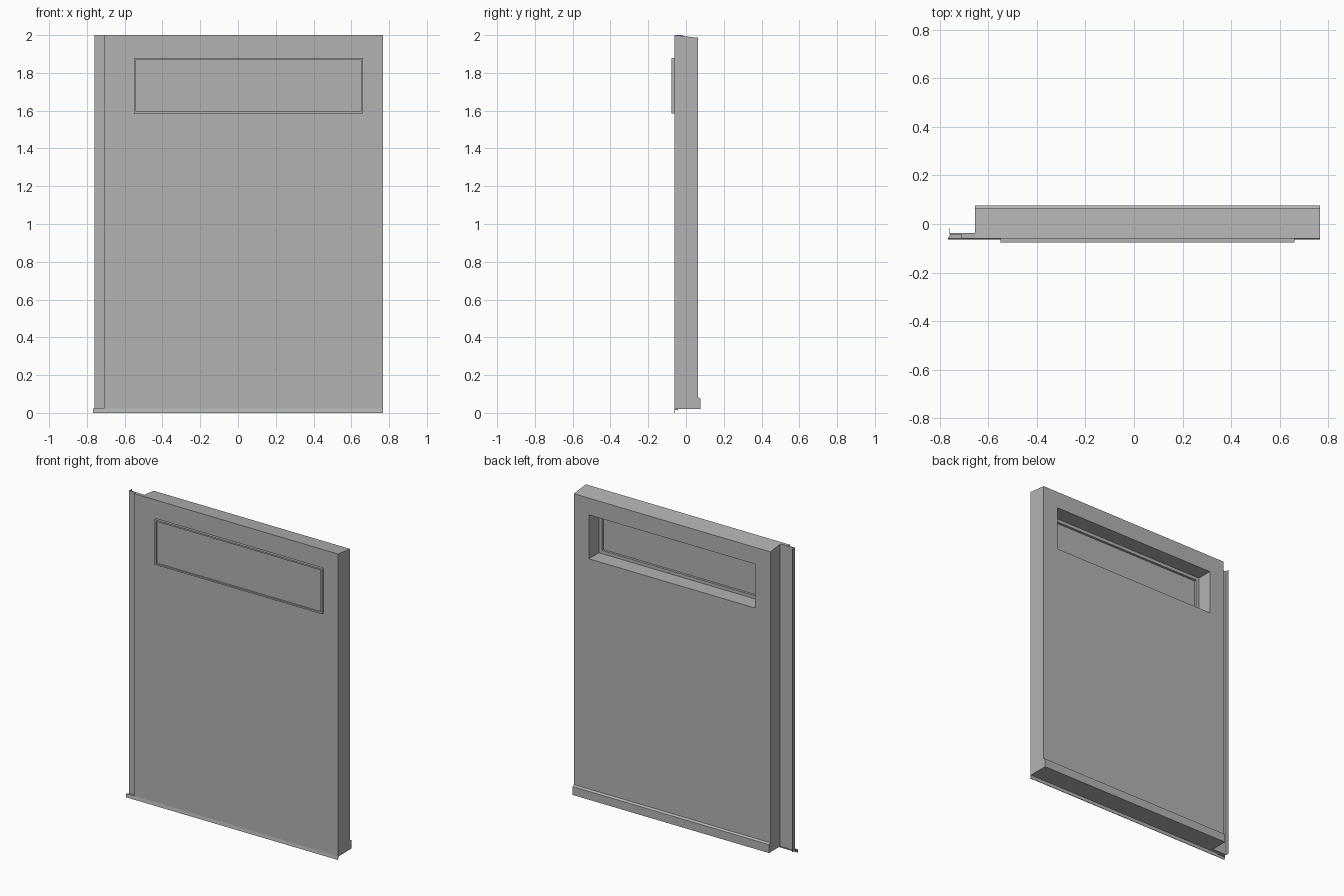
import bpy
import bmesh
from mathutils import Vector

cube = bpy.data.objects.get("Cube")
if cube:
    bpy.data.objects.remove(cube, do_unlink=True)

grey = bpy.data.materials.new("door_grey")
grey.use_nodes = True
colour = (0.45, 0.45, 0.45, 1)
grey.diffuse_color = colour
grey.node_tree.nodes["Principled BSDF"].inputs["Base Color"].default_value = colour


def prism(name, profile, axis, lo, hi):
    """Extrude a 2D profile along x (profile in y, z), y (x, z) or z (x, y)."""
    place = {"x": lambda a, b: (lo, a, b),
             "y": lambda a, b: (a, lo, b),
             "z": lambda a, b: (a, b, lo)}[axis]
    step = Vector([(hi - lo) if axis == c else 0 for c in "xyz"])
    bm = bmesh.new()
    face = bm.faces.new([bm.verts.new(place(a, b)) for a, b in profile])
    out = bmesh.ops.extrude_face_region(bm, geom=[face])
    moved = [g for g in out["geom"] if isinstance(g, bmesh.types.BMVert)]
    bmesh.ops.translate(bm, verts=moved, vec=step)
    bmesh.ops.recalc_face_normals(bm, faces=bm.faces)
    mesh = bpy.data.meshes.new(name)
    bm.to_mesh(mesh)
    bm.free()
    mesh.materials.append(grey)
    obj = bpy.data.objects.new(name, mesh)
    bpy.context.collection.objects.link(obj)
    return obj


def rect(x0, x1, z0, z1, inset=0):
    return [(x0 + inset, z0 + inset), (x1 - inset, z0 + inset),
            (x1 - inset, z1 - inset), (x0 + inset, z1 - inset)]


def cut(target, cutter):
    mod = target.modifiers.new("opening", "BOOLEAN")
    mod.operation = "DIFFERENCE"
    mod.solver = "EXACT"
    mod.object = cutter
    cutter.hide_render = True
    cutter.hide_viewport = True
    cutter.display_type = "WIRE"


SKIN = -0.06    # front plane of the door
EDGE = 0.767    # half width
WINDOW = (-0.55, 0.662, 1.585, 1.88)

# Door leaf with sloped top and a thicker kick rail at the back
leaf = prism("door_leaf", [(SKIN, 0.02), (0.077, 0.02), (0.077, 0.075), (0.064, 0.083),
                           (0.064, 1.986), (SKIN, 2)], "x", -0.655, EDGE)
opening = prism("window_cutter", rect(*WINDOW, 0.004), "y", -0.2, 0.2)
cut(leaf, opening)

# Side flange: step, recessed strip and thin return fin
prism("side_flange", [(-0.655, SKIN), (-0.71, SKIN), (-0.71, -0.043), (-0.76, -0.043),
                      (-0.76, -0.016), (-0.757, -0.016), (-0.757, -0.037),
                      (-0.655, -0.037)], "z", 0.02, 2)

# Drip lip along the bottom and its ledge under the recessed strip
prism("bottom_lip", [(SKIN, 0.022), (-0.064, 0), (-0.061, 0), (-0.056, 0.022)],
      "x", -EDGE, EDGE)
prism("lip_ledge", [(-EDGE, SKIN), (-0.71, SKIN), (-0.71, -0.043), (-0.757, -0.043)],
      "z", 0.015, 0.02)


# Window: raised outer frame, inner stop and panel
def ring(name, width, y0, y1):
    frame = prism(name, rect(*WINDOW), "y", y0, y1)
    hole = prism(name + "_cutter", rect(*WINDOW, width), "y", y0 - 0.1, y1 + 0.1)
    cut(frame, hole)


ring("window_frame", 0.01, -0.077, -0.055)
ring("window_stop", 0.025, -0.055, -0.04)
prism("window_panel", rect(*WINDOW, 0.005), "y", -0.068, -0.056)
